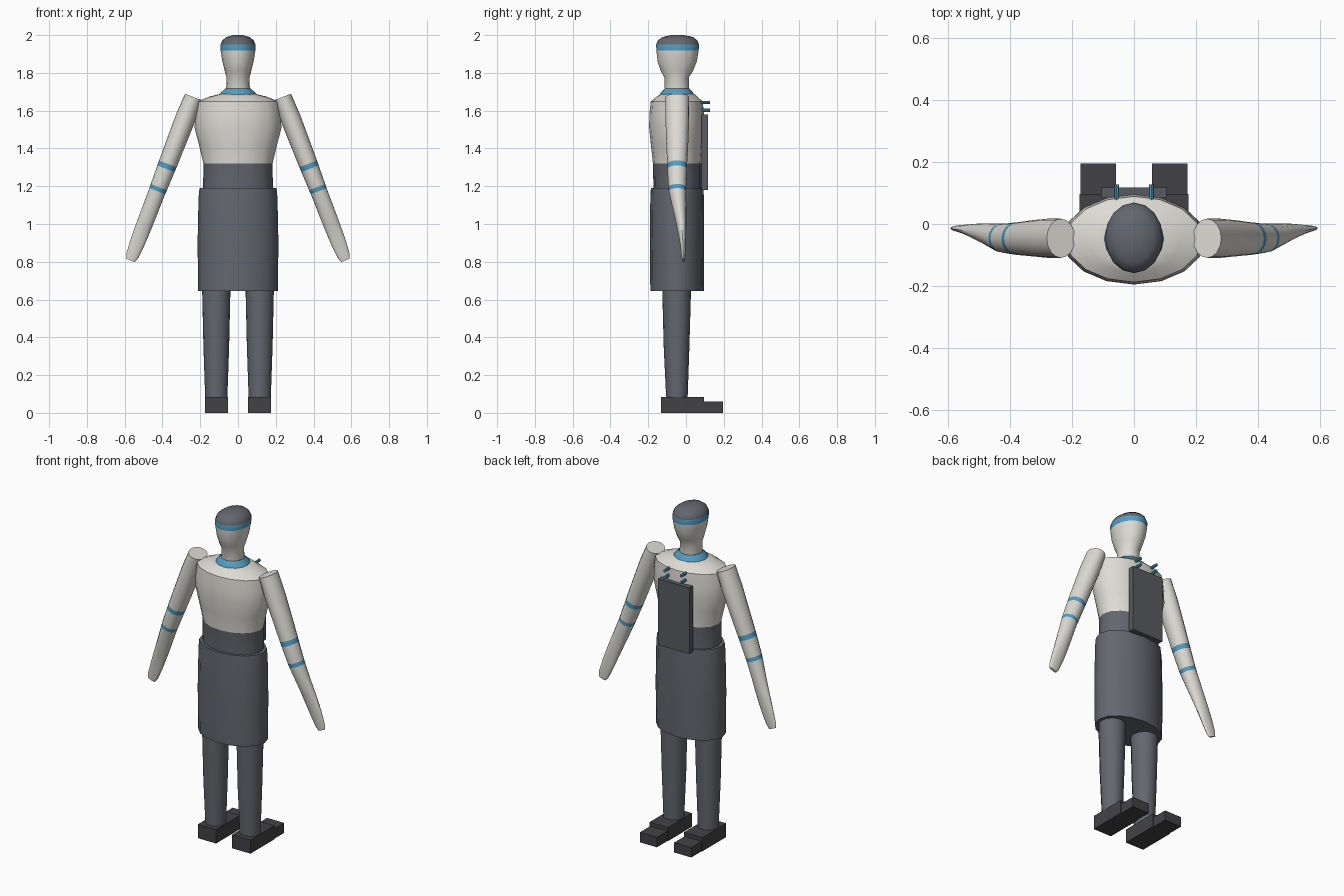
import bpy
import bmesh
from math import sin, cos, tau, radians
from mathutils import Vector

cube = bpy.data.objects.get("Cube")
if cube:
    bpy.data.objects.remove(cube, do_unlink=True)


def make_material(name, rgb):
    mat = bpy.data.materials.new(name)
    mat.use_nodes = True
    mat.diffuse_color = (*rgb, 1)
    mat.node_tree.nodes["Principled BSDF"].inputs["Base Color"].default_value = (*rgb, 1)
    return mat


WHITE = make_material("warm_white", (0.73, 0.71, 0.66))
GREY = make_material("slate_grey", (0.125, 0.135, 0.155))
BLUE = make_material("trim_blue", (0.085, 0.34, 0.53))
DARK = make_material("shoe_charcoal", (0.055, 0.055, 0.06))
PACK = make_material("pack_grey", (0.1, 0.105, 0.12))


def finish(name, bm, mats, smooth=True):
    bmesh.ops.recalc_face_normals(bm, faces=bm.faces)
    mesh = bpy.data.meshes.new(name)
    bm.to_mesh(mesh)
    bm.free()
    obj = bpy.data.objects.new(name, mesh)
    bpy.context.collection.objects.link(obj)
    for mat in mats:
        mesh.materials.append(mat)
    if smooth:
        bpy.ops.object.select_all(action="DESELECT")
        obj.select_set(True)
        bpy.context.view_layer.objects.active = obj
        bpy.ops.object.shade_smooth_by_angle(angle=radians(35))
    return obj


def loft(name, rings, mats, zones=None, sides=16):
    """Skin elliptical rings (centre, u axis, v axis); zones give each band a material."""
    bm = bmesh.new()
    loops = []
    for centre, u, v in rings:
        angles = [tau * i / sides for i in range(sides)]
        loops.append([bm.verts.new(centre + u * cos(a) + v * sin(a)) for a in angles])
    for k, (low, high) in enumerate(zip(loops, loops[1:])):
        for i in range(sides):
            j = (i + 1) % sides
            face = bm.faces.new((low[i], low[j], high[j], high[i]))
            face.material_index = zones[k] if zones else 0
    bm.faces.new(loops[0][::-1]).material_index = zones[0] if zones else 0
    bm.faces.new(loops[-1]).material_index = zones[-1] if zones else 0
    return finish(name, bm, mats)


def upright(rows, x=0.0):
    """Rows of height, half width, front y, back y."""
    return [(Vector((x, (f + b) / 2, z)), Vector((w, 0, 0)), Vector((0, (b - f) / 2, 0)))
            for z, w, f, b in rows]


def box(name, low, high, mat):
    bm = bmesh.new()
    bmesh.ops.create_cube(bm, size=1)
    low, high = Vector(low), Vector(high)
    for v in bm.verts:
        v.co = (low + high) / 2 + v.co * (high - low)
    return finish(name, bm, [mat], smooth=False)


# Torso with grey waist
loft("torso", upright([
    (1.17, 0.185, -0.172, 0.083), (1.32, 0.183, -0.175, 0.083),
    (1.42, 0.207, -0.186, 0.09), (1.51, 0.23, -0.195, 0.095),
    (1.58, 0.226, -0.194, 0.095), (1.648, 0.219, -0.187, 0.089),
    (1.675, 0.15, -0.155, 0.06), (1.688, 0.095, -0.135, 0.045)]),
    [WHITE, GREY], [1, 0, 0, 0, 0, 0, 0])

# Skirt
loft("skirt", upright([
    (0.645, 0.211, -0.189, 0.094), (0.9, 0.214, -0.191, 0.096),
    (1.14, 0.209, -0.189, 0.095), (1.19, 0.204, -0.186, 0.092)]), [GREY])

# Collar
loft("collar", upright([
    (1.68, 0.1, -0.14, 0.046), (1.695, 0.092, -0.134, 0.038),
    (1.718, 0.066, -0.112, 0.018)]), [BLUE])

# Head with headband and cap
loft("head", upright([
    (1.7, 0.063, -0.112, 0.017), (1.775, 0.061, -0.114, 0.015),
    (1.81, 0.07, -0.134, 0.037), (1.86, 0.083, -0.15, 0.057),
    (1.918, 0.092, -0.157, 0.067), (1.95, 0.093, -0.158, 0.069),
    (1.972, 0.083, -0.149, 0.06), (1.989, 0.062, -0.126, 0.038),
    (2.0, 0.027, -0.08, -0.008)]),
    [WHITE, BLUE, GREY], [0, 0, 0, 0, 1, 2, 2, 2])

# Arm rows: distance along arm, half width, half depth, centre y
ARM_ROWS = [
    (0, 0.049, 0.063, -0.046), (0.12, 0.054, 0.063, -0.046),
    (0.26, 0.052, 0.058, -0.046), (0.379, 0.05, 0.053, -0.047),
    (0.407, 0.049, 0.052, -0.047), (0.511, 0.046, 0.047, -0.046),
    (0.534, 0.045, 0.046, -0.045), (0.72, 0.043, 0.027, -0.025),
    (0.81, 0.041, 0.017, -0.018), (0.9, 0.034, 0.01, -0.014),
    (0.927, 0.024, 0.007, -0.013)]

for side, s in (("left", 1), ("right", -1)):
    # Arm with two trim bands
    shoulder = Vector((s * 0.235, 0, 1.672))
    along = Vector((s * 0.36, 0, -0.933))
    across = Vector((0.933, 0, s * 0.36))
    rings = [(shoulder + along * d + Vector((0, y, 0)), across * w, Vector((0, h, 0)))
             for d, w, h, y in ARM_ROWS]
    loft(side + "_arm", rings, [WHITE, BLUE], [0, 0, 0, 1, 0, 1, 0, 0, 0, 0])

    # Leg
    loft(side + "_leg", upright([
        (0.06, 0.058, -0.104, 0.008), (0.35, 0.068, -0.118, 0.018),
        (0.7, 0.076, -0.127, 0.028)], x=s * 0.115), [GREY])

    # Shoe
    x = s * 0.115
    box(side + "_heel", (x - 0.061, -0.132, 0), (x + 0.061, 0.096, 0.083), DARK)
    box(side + "_toe", (x - 0.057, 0.09, 0), (x + 0.057, 0.195, 0.06), DARK)

    # Back studs
    for level, z in (("lower", 1.603), ("upper", 1.643)):
        centre = Vector((s * 0.056, 0, z))
        loft(f"{side}_{level}_stud",
             [(centre + Vector((0, y, 0)), Vector((0.008, 0, 0)), Vector((0, 0, 0.009)))
              for y in (0.07, 0.127)], [BLUE], sides=8)

# Back panel
box("back_panel", (-0.104, 0.083, 1.18), (0.104, 0.117, 1.58), PACK)
